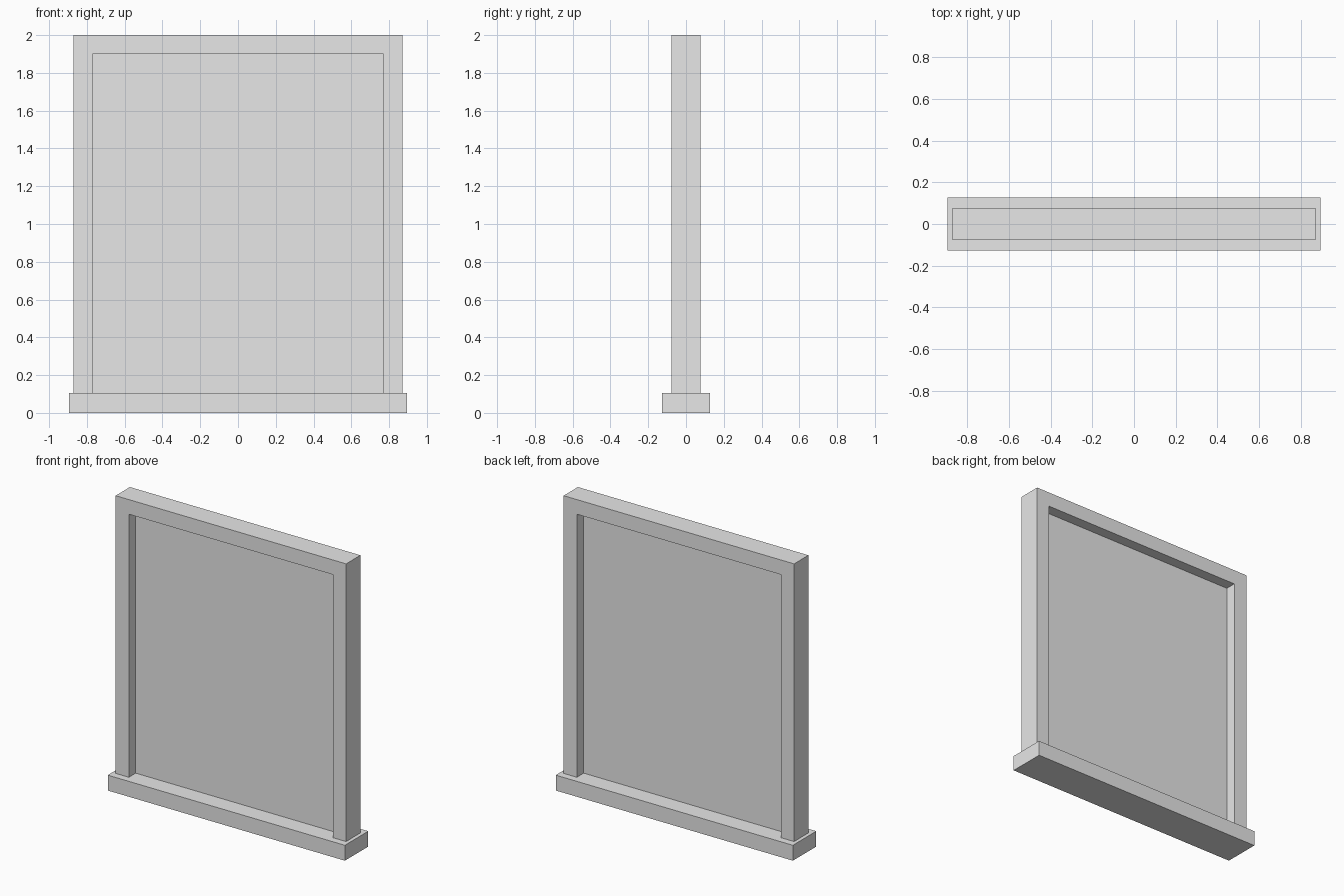
import bpy
import bmesh

cube = bpy.data.objects.get("Cube")
if cube:
    bpy.data.objects.remove(cube, do_unlink=True)

# Plain light grey for every part
GREY = (0.8, 0.8, 0.8, 1.0)
grey = bpy.data.materials.new("light_grey")
grey.use_nodes = True
grey.diffuse_color = GREY
grey.node_tree.nodes["Principled BSDF"].inputs["Base Color"].default_value = GREY

SILL_TOP = 0.105
HEIGHT = 2.0
OUTER = 0.87      # half width of the frame
INNER = 0.77      # half width of the opening
HEAD = 1.9        # top of the opening
DEPTH = 0.077     # half depth of the frame


def add_object(name, bm):
    bmesh.ops.recalc_face_normals(bm, faces=bm.faces)
    mesh = bpy.data.meshes.new(name)
    bm.to_mesh(mesh)
    bm.free()
    mesh.materials.append(grey)
    obj = bpy.data.objects.new(name, mesh)
    bpy.context.collection.objects.link(obj)
    return obj


def box(name, half_x, half_y, z0, z1):
    bm = bmesh.new()
    bmesh.ops.create_cube(bm, size=2)
    bmesh.ops.scale(bm, vec=(half_x, half_y, (z1 - z0) / 2), verts=bm.verts)
    bmesh.ops.translate(bm, vec=(0, 0, (z0 + z1) / 2), verts=bm.verts)
    return add_object(name, bm)


# Sill the frame stands on
box("sill", 0.895, 0.126, 0, SILL_TOP)

# Frame: an upside-down U profile extruded through its depth
profile = [(-OUTER, SILL_TOP), (-OUTER, HEIGHT), (OUTER, HEIGHT), (OUTER, SILL_TOP),
           (INNER, SILL_TOP), (INNER, HEAD), (-INNER, HEAD), (-INNER, SILL_TOP)]
bm = bmesh.new()
face = bm.faces.new([bm.verts.new((x, -DEPTH, z)) for x, z in profile])
result = bmesh.ops.extrude_face_region(bm, geom=[face], use_keep_orig=True)
moved = [v for v in result["geom"] if isinstance(v, bmesh.types.BMVert)]
bmesh.ops.translate(bm, vec=(0, 2 * DEPTH, 0), verts=moved)
add_object("frame", bm)

# Thin pane in the middle of the frame
box("pane", INNER, 0.003, SILL_TOP, HEAD)
